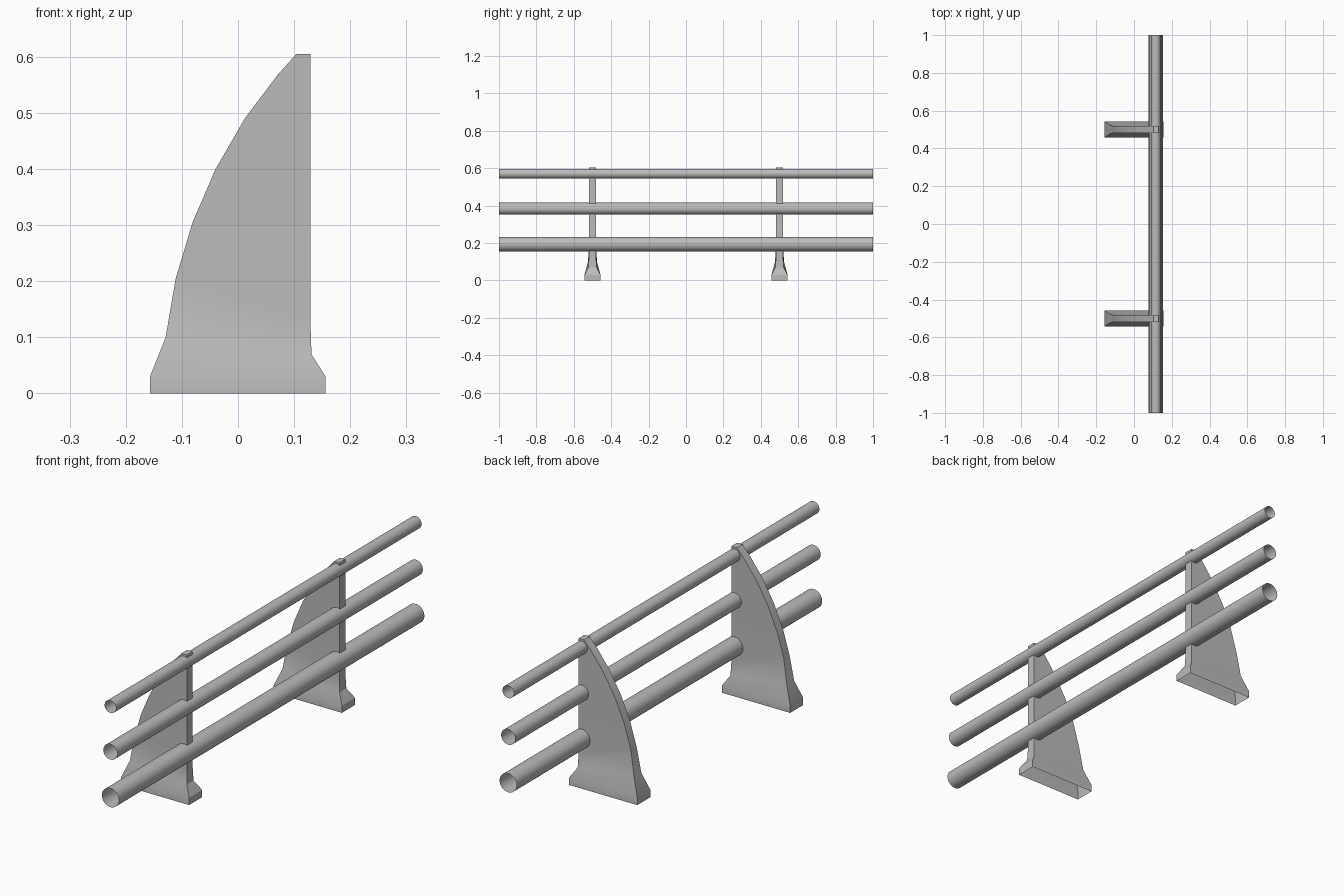
import bpy, bmesh, math

cube = bpy.data.objects.get("Cube")
if cube:
    bpy.data.objects.remove(cube, do_unlink=True)

steel = bpy.data.materials.new("grey_steel")
steel.use_nodes = True
GREY = (0.5, 0.5, 0.5, 1)
steel.diffuse_color = GREY
steel.node_tree.nodes["Principled BSDF"].inputs["Base Color"].default_value = GREY


def finish(bm, name, angle):
    bmesh.ops.recalc_face_normals(bm, faces=bm.faces)
    mesh = bpy.data.meshes.new(name)
    bm.to_mesh(mesh)
    bm.free()
    mesh.materials.append(steel)
    obj = bpy.data.objects.new(name, mesh)
    bpy.context.collection.objects.link(obj)
    bpy.ops.object.select_all(action="DESELECT")
    obj.select_set(True)
    bpy.context.view_layer.objects.active = obj
    bpy.ops.object.shade_smooth_by_angle(angle=math.radians(angle))
    return obj


# Post sections: outer x, outer z, rail-side x, rail-side z, half thickness at each
SECTIONS = [
    (-0.157, 0.0, 0.156, 0.0, 0.043, 0.043),
    (-0.157, 0.03, 0.156, 0.03, 0.043, 0.043),
    (-0.129, 0.1, 0.131, 0.07, 0.024, 0.022),
    (-0.111, 0.205, 0.129, 0.13, 0.0185, 0.0185),
    (-0.081, 0.305, 0.129, 0.305, 0.0185, 0.0185),
    (-0.04, 0.4, 0.129, 0.4, 0.0185, 0.0185),
    (0.012, 0.49, 0.129, 0.49, 0.0185, 0.0185),
    (0.07, 0.567, 0.129, 0.567, 0.0185, 0.0185),
    (0.104, 0.605, 0.129, 0.605, 0.0185, 0.0185),
]


def post(name, y):
    # Hollow shell, closed at the top and open underneath
    bm = bmesh.new()
    rings = []
    for xl, zl, xr, zr, hl, hr in SECTIONS:
        corners = ((xl, -hl, zl), (xr, -hr, zr), (xr, hr, zr), (xl, hl, zl))
        rings.append([bm.verts.new((cx, y + cy, cz)) for cx, cy, cz in corners])
    for low, high in zip(rings, rings[1:]):
        for i in range(4):
            j = (i + 1) % 4
            bm.faces.new((low[i], low[j], high[j], high[i]))
    bm.faces.new(rings[-1])
    return finish(bm, name, 25)


def rail(name, z, radius):
    # Open-ended tube along y
    bm = bmesh.new()
    bmesh.ops.create_cone(bm, cap_ends=False, segments=32,
                          radius1=radius, radius2=radius, depth=2)
    for v in bm.verts:
        x, y, h = v.co
        v.co = (0.115 + x, h, z + y)
    return finish(bm, name, 40)


post("front_post", -0.5)
post("back_post", 0.5)
rail("lower_rail", 0.194, 0.039)
rail("middle_rail", 0.384, 0.032)
rail("top_rail", 0.571, 0.026)
